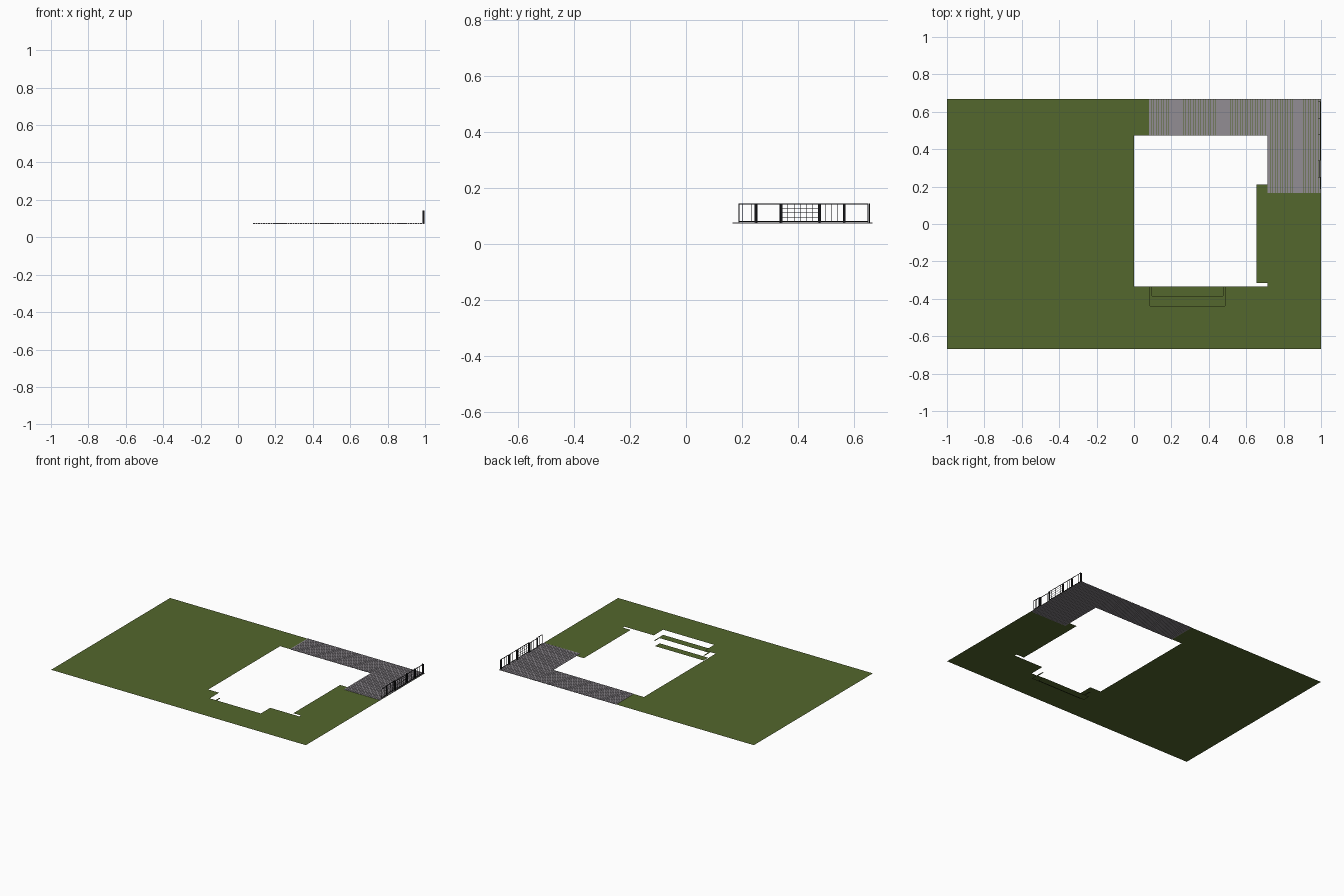
import bpy, bmesh

if "Cube" in bpy.data.objects:
    bpy.data.objects.remove(bpy.data.objects["Cube"])

LAWN_Z = 0.074


def material(name, rgb):
    m = bpy.data.materials.new(name)
    m.diffuse_color = (*rgb, 1)
    m.use_nodes = True
    m.node_tree.nodes["Principled BSDF"].inputs["Base Color"].default_value = m.diffuse_color
    return m


GRASS = material("grass_green", (0.088, 0.135, 0.026))
DECKING = material("deck_grey", (0.29, 0.27, 0.295))
IRON = material("iron_black", (0.008, 0.008, 0.009))


def finish(name, bm, mat):
    me = bpy.data.meshes.new(name)
    bm.to_mesh(me)
    bm.free()
    me.materials.append(mat)
    ob = bpy.data.objects.new(name, me)
    bpy.context.collection.objects.link(ob)
    return ob


def sheet(name, outer, holes, z, mat):
    """Flat rectangle (x0, x1, y0, y1) with rectangular holes cut out."""
    rects = [outer] + holes
    xs = sorted({v for r in rects for v in r[:2] if outer[0] <= v <= outer[1]})
    ys = sorted({v for r in rects for v in r[2:] if outer[2] <= v <= outer[3]})
    bm = bmesh.new()
    for x0, x1 in zip(xs, xs[1:]):
        for y0, y1 in zip(ys, ys[1:]):
            cx, cy = (x0 + x1) / 2, (y0 + y1) / 2
            if any(h[0] < cx < h[1] and h[2] < cy < h[3] for h in holes):
                continue
            bm.faces.new([bm.verts.new((x, y, z)) for x, y in
                          ((x0, y0), (x1, y0), (x1, y1), (x0, y1))])
    bmesh.ops.remove_doubles(bm, verts=bm.verts, dist=1e-5)
    bmesh.ops.dissolve_limit(bm, angle_limit=0.01, verts=bm.verts, edges=bm.edges)
    return finish(name, bm, mat)


def box(bm, x0, x1, y0, y1, z0, z1):
    vs = bmesh.ops.create_cube(bm, size=1)["verts"]
    for v in vs:
        v.co = (x1 if v.co.x > 0 else x0,
                y1 if v.co.y > 0 else y0,
                z1 if v.co.z > 0 else z0)


# Lawn with the building footprint and stairwell left open
step_upper = (0.085, 0.486, -0.438, -0.333)
step_lower = (0.096, 0.476, -0.385, -0.333)
footprint = [(0.0, 0.655, -0.333, 0.472),
             (0.655, 0.715, -0.333, -0.315),
             (0.655, 0.715, 0.21, 0.472)]
sheet("lawn", (-1, 1, -0.667, 0.667), footprint + [step_upper], LAWN_Z, GRASS)

# Two sunken grass steps
sheet("upper_step", step_upper, [step_lower], LAWN_Z / 2, GRASS)
sheet("lower_step", step_lower, [], 0.0, GRASS)


# Deck planks running front to back
def deck(name, x0, x1, y0, y1):
    n = round((x1 - x0) / 0.0133)
    pitch = (x1 - x0) / n
    bm = bmesh.new()
    for i in range(n):
        x = x0 + i * pitch
        box(bm, x, x + pitch * 0.85, y0, y1, LAWN_Z - 0.002, LAWN_Z + 0.002)
    finish(name, bm, DECKING)


deck("back_deck", 0.08, 0.715, 0.472, 0.667)
deck("side_deck", 0.715, 1.0, 0.167, 0.667)

# Railing: framed panels with upright bars along the right edge
BASE, TOP, T = 0.079, 0.144, 0.003


def panel(name, x, y0, y1, bars, rails=0):
    bm = bmesh.new()
    for y in (y0, y1 - T):
        box(bm, x, x + T, y, y + T, LAWN_Z, TOP)
    for z in (BASE, TOP - T):
        box(bm, x, x + T, y0, y1, z, z + T)
    for i in range(1, bars + 1):
        y = y0 + (y1 - y0) * i / (bars + 1)
        box(bm, x + 0.001, x + 0.002, y - 0.0007, y + 0.0007, BASE, TOP)
    for i in range(1, rails + 1):
        z = BASE + (TOP - BASE) * i / (rails + 1)
        box(bm, x + 0.001, x + 0.002, y0, y1, z - 0.0007, z + 0.0007)
    finish(name, bm, IRON)


panel("railing_end", 0.994, 0.188, 0.248, 3)
panel("railing_front", 0.988, 0.252, 0.338, 3)
panel("railing_centre", 0.994, 0.342, 0.476, 5, 3)
panel("railing_middle", 0.994, 0.479, 0.564, 3)
panel("railing_back", 0.994, 0.567, 0.653, 3)

# Posts between the railing panels
bm = bmesh.new()
for y in (0.25, 0.34, 0.4775, 0.5655, 0.656):
    box(bm, 0.986, 0.998, y - 0.0015, y + 0.0015, LAWN_Z, TOP)
finish("railing_posts", bm, IRON)
